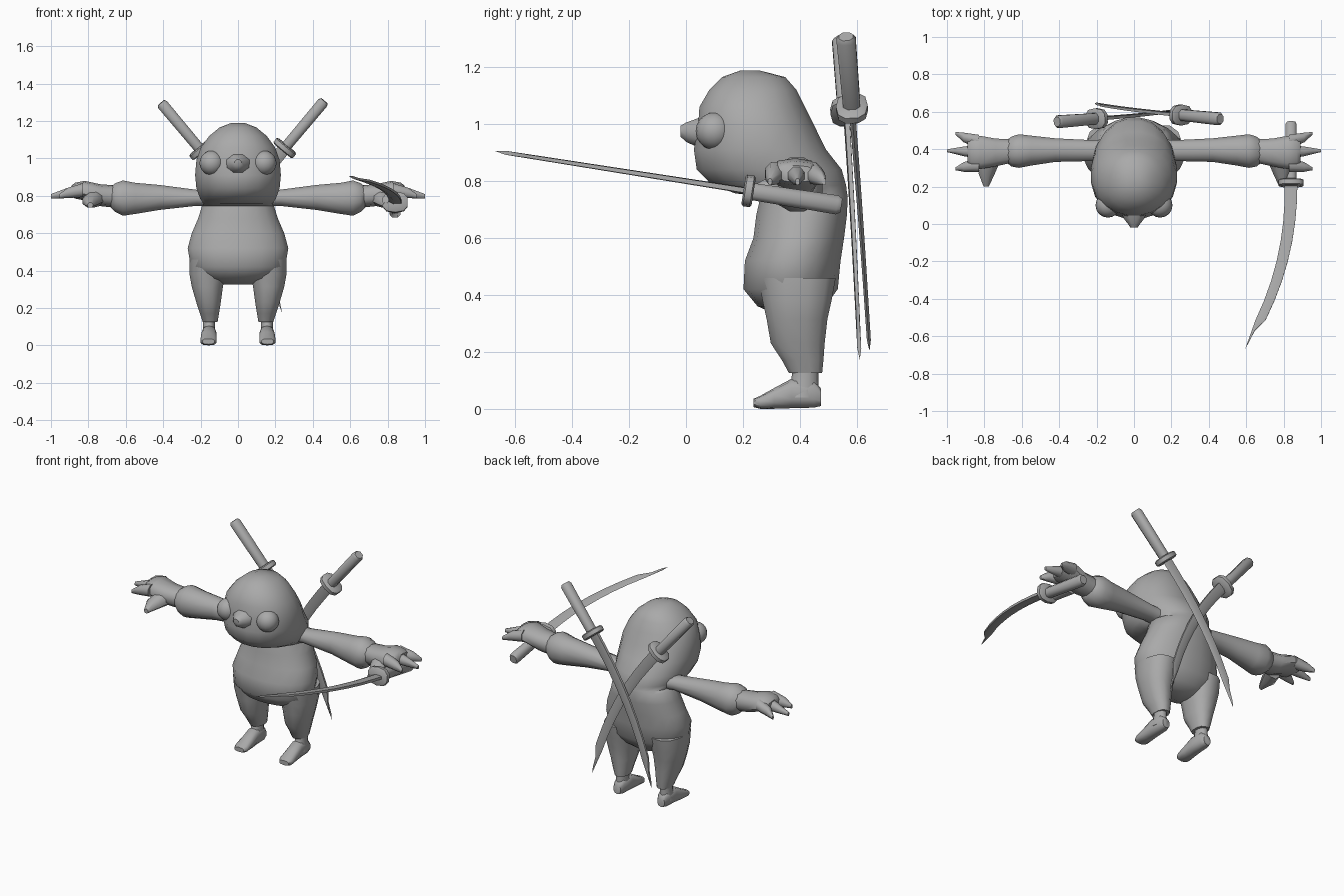
import bpy, bmesh, math
from mathutils import Vector, Matrix

if "Cube" in bpy.data.objects:
    bpy.data.objects.remove(bpy.data.objects["Cube"])

grey = bpy.data.materials.new("plain_grey")
grey.diffuse_color = (0.4, 0.4, 0.4, 1)
grey.use_nodes = True
grey.node_tree.nodes["Principled BSDF"].inputs["Base Color"].default_value = grey.diffuse_color


def finish(name, bm, mirror=False, angle=50):
    bmesh.ops.recalc_face_normals(bm, faces=bm.faces)
    me = bpy.data.meshes.new(name)
    bm.to_mesh(me)
    bm.free()
    me.materials.append(grey)
    ob = bpy.data.objects.new(name, me)
    bpy.context.collection.objects.link(ob)
    bpy.ops.object.select_all(action='DESELECT')
    ob.select_set(True)
    bpy.context.view_layer.objects.active = ob
    bpy.ops.object.shade_smooth_by_angle(angle=math.radians(angle))
    if mirror:
        ob.modifiers.new("mirror", 'MIRROR')
    return ob


def loft(name, axis, rings, n=12, power=2.0, mirror=False, mat=None, bm=None):
    """Skin of oval rings: (position on axis, min/max of the other two axes)."""
    own = bm is None
    bm = bm or bmesh.new()
    k = 'xyz'.index(axis)
    others = [i for i in range(3) if i != k]
    loops = []
    for t, a0, a1, b0, b1 in rings:
        loop = []
        for i in range(n):
            w = 2 * math.pi * (i + 0.5) / n
            c, s = math.cos(w), math.sin(w)
            p = [0, 0, 0]
            p[k] = t
            fit = math.cos(math.pi / n) if n < 8 else 1
            p[others[0]] = (a0 + a1) / 2 + (a1 - a0) / 2 * math.copysign(abs(c) ** (2 / power), c) / fit
            p[others[1]] = (b0 + b1) / 2 + (b1 - b0) / 2 * math.copysign(abs(s) ** (2 / power), s) / fit
            p = Vector(p)
            loop.append(bm.verts.new(mat @ p if mat else p))
        loops.append(loop)
    for r, q in zip(loops, loops[1:]):
        for i in range(n):
            j = (i + 1) % n
            bm.faces.new((r[i], r[j], q[j], q[i]))
    bm.faces.new(loops[0])
    bm.faces.new(loops[-1])
    return finish(name, bm, mirror) if own else None


# head and torso in one skin: z, half width, front y, back y
body = [(.325, .08, .33, .45), (.36, .2, .25, .49), (.42, .255, .2, .535),
        (.52, .272, .205, .545), (.6, .25, .235, .557), (.68, .215, .245, .567),
        (.745, .195, .26, .57), (.757, .185, .17, .568), (.785, .205, .09, .565),
        (.84, .225, .035, .55), (.91, .232, .025, .495), (.99, .225, .04, .455),
        (1.06, .2, .045, .42), (1.12, .155, .08, .39), (1.165, .1, .125, .35),
        (1.188, .04, .19, .26)]
loft("body", 'z', [(z, -w, w, f, b) for z, w, f, b in body], 20, 2.15)

# beak
loft("beak", 'y', [(.07, -.075, .075, .91, 1.035), (.03, -.06, .06, .92, 1.02),
                   (0, -.035, .035, .935, 1.008), (-.02, -.02, .02, .955, .995)], 8)

# eyes
bm = bmesh.new()
bmesh.ops.create_uvsphere(bm, u_segments=16, v_segments=10, radius=.066,
                          matrix=Matrix.Translation((.14, .1, .975)))
finish("eye", bm, True)

# legs, ankles and feet
loft("leg", 'z', [(.46, .06, .262, .25, .53), (.38, .065, .262, .265, .515),
                  (.315, .078, .25, .28, .5), (.23, .09, .225, .295, .49),
                  (.17, .1, .205, .335, .485), (.125, .108, .19, .36, .48)], 12, 2.3, True)
loft("ankle", 'z', [(.15, .122, .188, .375, .465), (.1, .122, .188, .37, .465),
                    (.04, .118, .195, .34, .468)], 10, 2, True)
loft("foot", 'y', [(.475, .13, .18, .01, .07), (.45, .118, .19, .004, .1),
                   (.37, .115, .195, .002, .105), (.31, .112, .2, 0, .073),
                   (.26, .112, .202, 0, .045), (.237, .125, .192, .006, .035)], 10, 2.6, True)

# arms with flared cuffs, then palms
loft("arm", 'x', [(.15, .335, .455, .74, .83), (.22, .335, .45, .745, .833),
                  (.42, .33, .46, .722, .86), (.55, .31, .475, .7, .872),
                  (.615, .297, .483, .69, .885), (.655, .305, .47, .71, .87),
                  (.68, .325, .45, .735, .85)], 12, 2.1, True)
loft("palm", 'x', [(.65, .325, .455, .735, .855), (.74, .305, .46, .745, .862),
                   (.82, .29, .475, .775, .88), (.87, .3, .47, .785, .87),
                   (.89, .32, .455, .795, .855)], 10, 2.3, True)

# three fingers fanning out from the palm, and a thumb
for i, (y0, y1) in enumerate([(.315, .295), (.385, .392), (.44, .485)]):
    tip = 1.0 if i == 1 else .955
    mid = (y0 + y1) / 2
    loft("finger", 'x', [(.83, y0 - .04, y0 + .04, .79, .87),
                         (.91, mid - .028, mid + .028, .785, .845),
                         (tip, y1 - .008, y1 + .008, .785, .81)], 8, 2, True)
loft("thumb", 'y', [(.34, .71, .82, .74, .84), (.27, .74, .835, .735, .805),
                    (.2, .775, .805, .735, .765)], 8, 2, True)


def sword(name, guard, aim, curve, length, bend):
    """Curved sword: local z runs to the tip, local x is the bend direction."""
    z = Vector(aim).normalized()
    x = Vector(curve)
    x = (x - z * x.dot(z)).normalized()
    y = z.cross(x)
    m = Matrix((x, y, z)).transposed().to_4x4()
    m.translation = Vector(guard)
    loft(name + "_handle", 'z', [(-.33, -.024, .024, -.026, .026), (-.315, -.032, .032, -.036, .036),
                                 (0, -.03, .03, -.032, .032)], 8, 2.4, mat=m)
    loft(name + "_guard", 'z', [(-.018, -.06, .06, -.048, .048), (-.012, -.07, .07, -.056, .056),
                                (.012, -.07, .07, -.056, .056), (.018, -.06, .06, -.048, .048)],
         10, 2.6, mat=m)
    # blade: six-sided section with a thin cutting edge and a slanted point
    bm = bmesh.new()
    rings = []
    for i in range(9):
        t = i / 8
        c = bend * t ** 2.2
        w, h = .034 - .008 * t, .011 - .004 * t
        sec = [(-w, -h * .8), (w * .3, -h), (w, 0), (w * .3, h), (-w, h * .8)]
        skew = .05 if i == 8 else 0
        rings.append([bm.verts.new(m @ Vector((c + a, b, (length - .03) * t + skew * (a / w)))) for a, b in sec])
    for r, q in zip(rings, rings[1:]):
        for i in range(5):
            j = (i + 1) % 5
            bm.faces.new((r[i], r[j], q[j], q[i]))
    bm.faces.new(rings[0])
    bm.faces.new(rings[-1])
    finish(name + "_blade", bm, angle=30)


# one sword in the hand, two crossed on the back
sword("held_sword", (.84, .22, .765), (0, -.986, .155), (-1, 0, 0), .88, .22)
s, c = math.sin(math.radians(40)), math.cos(math.radians(40))
sword("back_sword_a", (.25, .583, 1.055), (-s, .065, -c), (c, 0, -s), .93, .17)
sword("back_sword_b", (-.2, .563, 1.045), (s, .05, -c), (-c, 0, -s), .93, .2)
